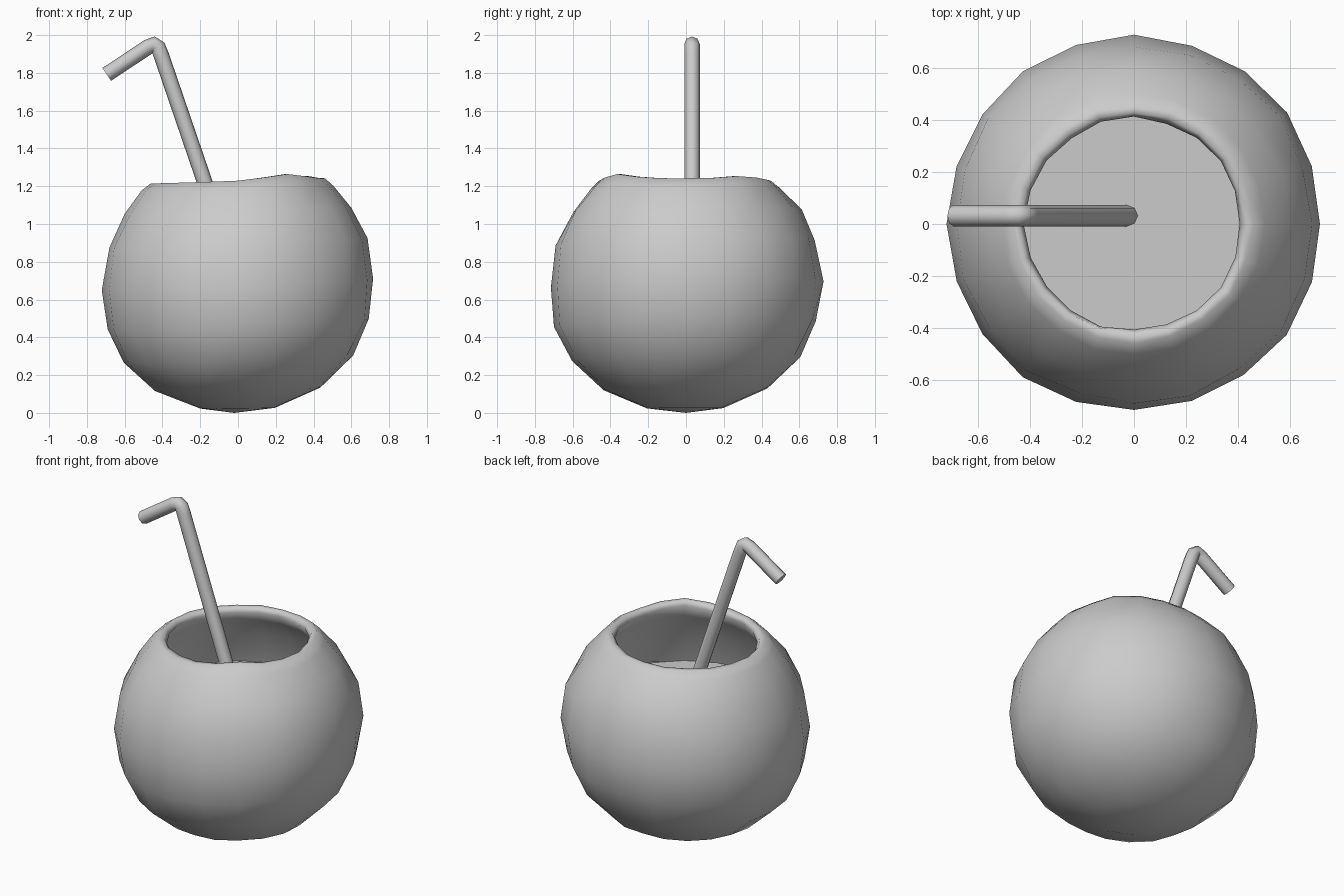
import bpy, bmesh, random
from math import sin, cos, tau, exp, radians

if "Cube" in bpy.data.objects:
    bpy.data.objects.remove(bpy.data.objects["Cube"])

random.seed(4)
SIDES = 20


def make_object(name, bm, smooth=True):
    bmesh.ops.recalc_face_normals(bm, faces=bm.faces[:])
    for f in bm.faces:
        f.smooth = smooth
    mesh = bpy.data.meshes.new(name)
    bm.to_mesh(mesh)
    bm.free()
    ob = bpy.data.objects.new(name, mesh)
    bpy.context.collection.objects.link(ob)
    return ob


def bump(a, centre, width):
    d = (a - centre + tau / 2) % tau - tau / 2
    return exp(-(d / width) ** 2)


def rim_offset(a):
    # uneven cut edge: low on the left, bumps at front right and back right
    return (0.014 * cos(a) + 0.028 * bump(a, radians(-55), 0.35)
            + 0.016 * bump(a, radians(42), 0.3))


# Coconut shell: (radius, height, wobble, share of the uneven rim)
profile = [(0.20, 0.025, 0.008, 0), (0.44, 0.125, 0.01, 0), (0.61, 0.285, 0.012, 0),
           (0.695, 0.47, 0.01, 0), (0.722, 0.68, 0.007, 0), (0.69, 0.90, 0.01, 0),
           (0.605, 1.07, 0.01, 0.2), (0.50, 1.19, 0.006, 0.7), (0.455, 1.228, 0.005, 1),
           (0.425, 1.228, 0.005, 1), (0.41, 1.20, 0.005, 1), (0.45, 1.13, 0, 0.5),
           (0.54, 1.00, 0, 0), (0.61, 0.78, 0, 0)]
bm = bmesh.new()
rings = []
for r, z, w, share in profile:
    ring = []
    for i in range(SIDES):
        a = tau * i / SIDES
        rr = r + random.uniform(-w, w)
        if share > 0.4:
            rr += 0.012 * bump(a, tau / 2, 0.7)
        tilt = 0.035 * cos(a - 0.5) * sin(z / 1.3 * tau / 2) * (1 - share)
        ring.append(bm.verts.new((rr * cos(a), rr * sin(a), z + tilt + share * rim_offset(a))))
    rings.append(ring)
for lo, hi in zip(rings, rings[1:]):
    for i in range(SIDES):
        j = (i + 1) % SIDES
        bm.faces.new((lo[i], lo[j], hi[j], hi[i]))
tip = bm.verts.new((-0.02, 0, 0))
for i in range(SIDES):
    bm.faces.new((tip, rings[0][(i + 1) % SIDES], rings[0][i]))
make_object("coconut_shell", bm)

# Drink surface inside the shell
bm = bmesh.new()
bmesh.ops.create_circle(bm, cap_ends=True, segments=SIDES, radius=0.61)
for v in bm.verts:
    v.co.z = 0.79
make_object("drink_surface", bm, smooth=False)

# Bent drinking straw
path = [(-0.015, 0.75), (-0.405, 1.89), (-0.422, 1.935), (-0.445, 1.952),
        (-0.475, 1.938), (-0.695, 1.792)]
curve = bpy.data.curves.new("straw_path", 'CURVE')
curve.dimensions = '3D'
curve.bevel_depth = 0.041
curve.bevel_resolution = 2
curve.use_fill_caps = True
spline = curve.splines.new('POLY')
spline.points.add(len(path) - 1)
for p, (x, z) in zip(spline.points, path):
    p.co = (x, 0.032, z, 1)
straw = bpy.data.objects.new("straw", curve)
bpy.context.collection.objects.link(straw)
bpy.context.view_layer.objects.active = straw
straw.select_set(True)
bpy.ops.object.convert(target='MESH')
bpy.ops.object.shade_smooth_by_angle(angle=radians(60))
